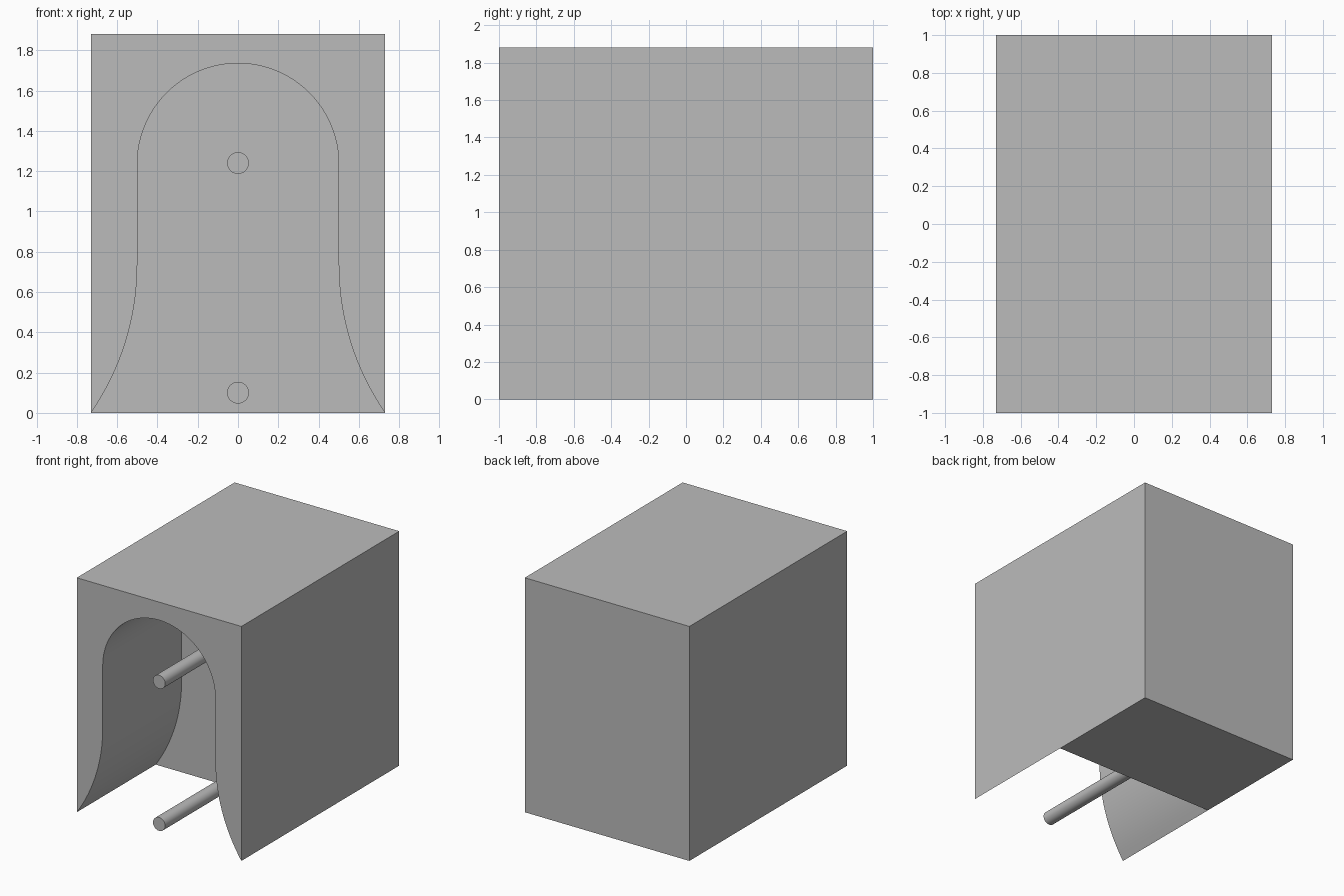
import bpy
import bmesh
import math

if "Cube" in bpy.data.objects:
    bpy.data.objects.remove(bpy.data.objects["Cube"], do_unlink=True)

HALF_W, HEIGHT = 0.73, 1.88        # housing outline
FRONT, WALL, BACK = -1.0, 0.0, 1.0  # depth positions
ARCH_R, ARCH_Z, FLARE_Z = 0.5, 1.235, 0.735

grey = bpy.data.materials.new("plain grey")
grey.use_nodes = True
colour = (0.5, 0.5, 0.5, 1)
grey.diffuse_color = colour
grey.node_tree.nodes["Principled BSDF"].inputs["Base Color"].default_value = colour


def finish(name, bm):
    """Turn a bmesh into a grey object, smooth except at sharp edges."""
    bmesh.ops.recalc_face_normals(bm, faces=bm.faces[:])
    mesh = bpy.data.meshes.new(name)
    bm.to_mesh(mesh)
    bm.free()
    mesh.materials.append(grey)
    obj = bpy.data.objects.new(name, mesh)
    bpy.context.collection.objects.link(obj)
    bpy.ops.object.select_all(action="DESELECT")
    obj.select_set(True)
    bpy.context.view_layer.objects.active = obj
    bpy.ops.object.shade_smooth_by_angle(angle=math.radians(30))
    return obj


def opening_profile():
    """Arch outline from the left foot over the top to the right foot."""
    flare_w = HALF_W - ARCH_R
    radius = (FLARE_Z ** 2 + flare_w ** 2) / (2 * flare_w)
    sweep = math.asin(FLARE_Z / radius)
    side = []
    for i in range(17):
        a = sweep * (1 - i / 16)
        side.append((ARCH_R + radius * (1 - math.cos(a)), FLARE_Z - radius * math.sin(a)))
    arch = [(ARCH_R * math.cos(math.pi * i / 48), ARCH_Z + ARCH_R * math.sin(math.pi * i / 48))
            for i in range(49)]
    return side + arch + [(-x, z) for x, z in reversed(side)]


# Housing: block with a flared arch recess in its front half
bm = bmesh.new()
profile = opening_profile()
rim = [bm.verts.new((x, FRONT, z)) for x, z in profile]
inner = [bm.verts.new((x, WALL, z)) for x, z in profile]
top_front = [bm.verts.new((s * HALF_W, FRONT, HEIGHT)) for s in (1, -1)]
top_back = [bm.verts.new((s * HALF_W, BACK, HEIGHT)) for s in (1, -1)]
low_back = [bm.verts.new((s * HALF_W, BACK, 0)) for s in (1, -1)]

bm.faces.new(rim + top_front[::-1])       # front face around the opening
bm.faces.new(inner)                       # wall at the end of the recess
for i in range(len(rim) - 1):             # curved recess lining
    bm.faces.new((rim[i], rim[i + 1], inner[i + 1], inner[i]))
for i, foot in ((0, 0), (1, -1)):         # outer sides
    bm.faces.new((rim[foot], inner[foot], low_back[i], top_back[i], top_front[i]))
bm.faces.new(top_front + top_back[::-1])  # top
bm.faces.new(top_back + low_back[::-1])   # back
bm.faces.new((inner[0], inner[-1], low_back[1], low_back[0]))  # underside
finish("housing", bm)

# Two pins standing out from the recess wall
for name, z in (("upper_pin", 1.24), ("lower_pin", 0.1)):
    bm = bmesh.new()
    bmesh.ops.create_cone(bm, cap_ends=True, segments=32, radius1=0.054, radius2=0.054,
                          depth=WALL - FRONT)
    pin = finish(name, bm)
    pin.rotation_euler.x = math.radians(90)
    pin.location = (0, (FRONT + WALL) / 2, z)
